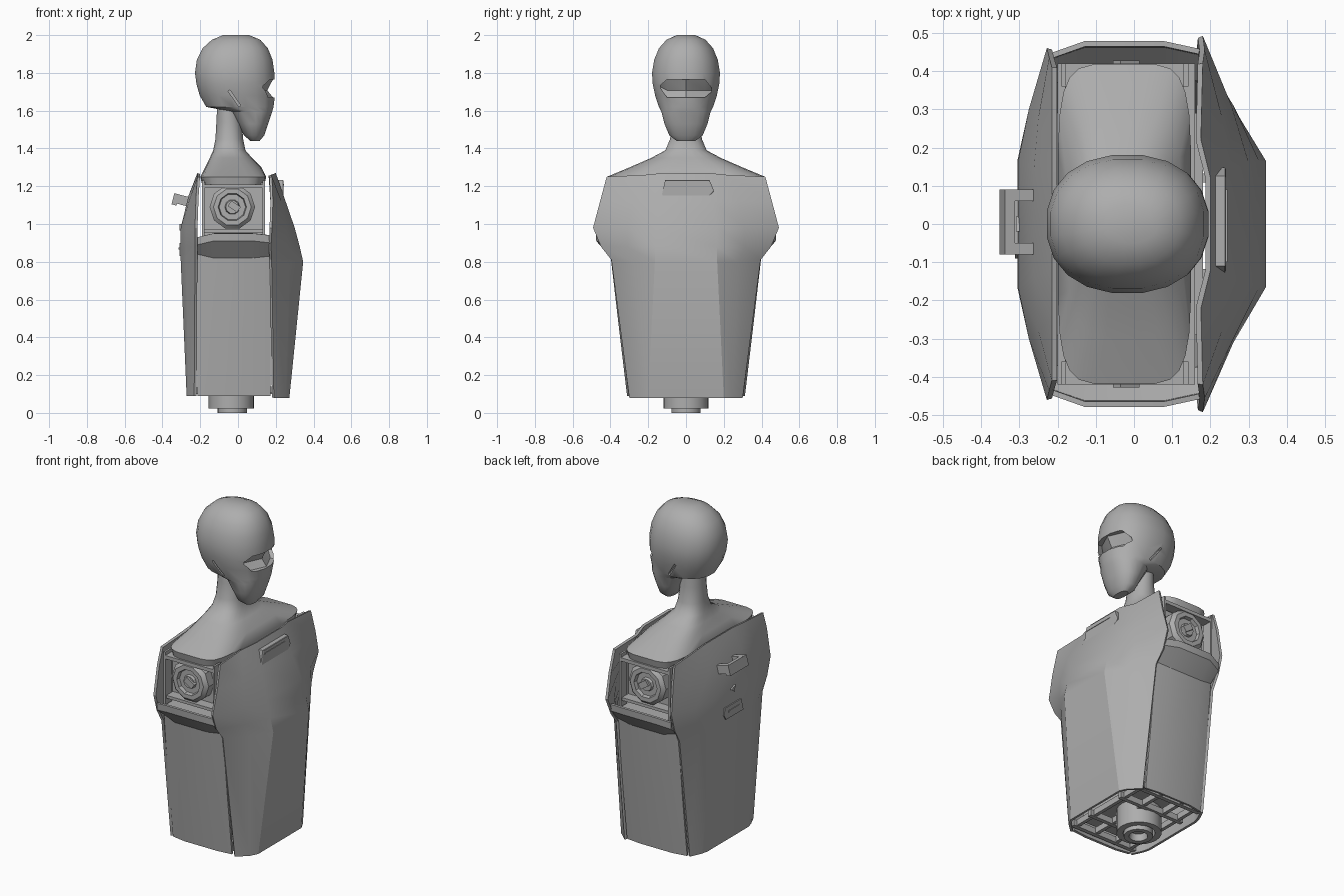
import bpy, bmesh, math
from mathutils import Matrix

if "Cube" in bpy.data.objects:
    bpy.data.objects.remove(bpy.data.objects["Cube"])

grey = bpy.data.materials.new("shell grey")
grey.diffuse_color = (0.42, 0.42, 0.42, 1)
grey.use_nodes = True
grey.node_tree.nodes["Principled BSDF"].inputs["Base Color"].default_value = grey.diffuse_color


def finish(name, bm, recalc=True):
    if recalc:
        bmesh.ops.recalc_face_normals(bm, faces=bm.faces)
    me = bpy.data.meshes.new(name)
    bm.to_mesh(me)
    bm.free()
    me.materials.append(grey)
    ob = bpy.data.objects.new(name, me)
    bpy.context.collection.objects.link(ob)
    return ob


def activate(ob):
    bpy.ops.object.select_all(action='DESELECT')
    ob.select_set(True)
    bpy.context.view_layer.objects.active = ob


def smooth(ob, angle=32):
    activate(ob)
    bpy.ops.object.shade_smooth_by_angle(angle=math.radians(angle))
    return ob


def skin(name, rings):
    """Closed loft through rings of equal length, capped at both ends."""
    bm = bmesh.new()
    vs = [[bm.verts.new(p) for p in r] for r in rings]
    n = len(vs[0])
    for a, b in zip(vs, vs[1:]):
        for i in range(n):
            bm.faces.new((a[i], a[(i + 1) % n], b[(i + 1) % n], b[i]))
    bm.faces.new(vs[0])
    bm.faces.new(vs[-1])
    return finish(name, bm)


def oval(z, back, front, half, power, n=20):
    """Superellipse ring from back x to front x, with half width in y."""
    pts = []
    for i in range(n):
        t = 2 * math.pi * (i + 0.5) / n
        c, s = math.cos(t), math.sin(t)
        x = math.copysign(abs(c) ** (2 / power), c)
        y = math.copysign(abs(s) ** (2 / power), s)
        pts.append(((back + front) / 2 + (front - back) / 2 * x, half * y, z))
    return pts


def sheet(name, rows, flip=False, thick=0.014):
    """Open panel from rows of points, thickened inward."""
    bm = bmesh.new()
    vs = [[bm.verts.new(p) for p in r] for r in rows]
    for a, b in zip(vs, vs[1:]):
        for i in range(len(a) - 1):
            f = bm.faces.new((a[i], b[i], b[i + 1], a[i + 1]))
            if flip:
                f.normal_flip()
    ob = finish(name, bm, recalc=False)
    mod = ob.modifiers.new("thickness", 'SOLIDIFY')
    mod.thickness, mod.offset = thick, -1
    activate(ob)
    bpy.ops.object.modifier_apply(modifier=mod.name)
    return smooth(ob, 22)


def box(name, lo, hi, tilt=0):
    bm = bmesh.new()
    bmesh.ops.create_cube(bm, size=1)
    mid = [(a + b) / 2 for a, b in zip(lo, hi)]
    dim = [b - a for a, b in zip(lo, hi)]
    m = Matrix.Translation(mid) @ Matrix.Rotation(tilt, 4, 'Y') @ Matrix.Diagonal((*dim, 1))
    bmesh.ops.transform(bm, matrix=m, verts=bm.verts)
    return finish(name, bm)


def lathe(name, profile, n, place):
    """Revolve (radius, height) points around z, then place."""
    ob = skin(name, [[(r * math.cos(2 * math.pi * i / n), r * math.sin(2 * math.pi * i / n), h)
                      for i in range(n)] for r, h in profile])
    ob.data.transform(place)
    return smooth(ob)


def cut(ob, cutter):
    mod = ob.modifiers.new("cut", 'BOOLEAN')
    mod.object, mod.operation, mod.solver = cutter, 'DIFFERENCE', 'EXACT'
    activate(ob)
    bpy.ops.object.modifier_apply(modifier=mod.name)
    bpy.data.objects.remove(cutter)


# head with recessed visor and cheek slits
head = skin("head", [oval(z, b, f, w, 2.25) for z, b, f, w in (
    (2.0, -.08, .06, .05), (1.975, -.14, .12, .105), (1.93, -.19, .16, .145),
    (1.87, -.22, .185, .17), (1.8, -.23, .195, .182), (1.74, -.222, .198, .178),
    (1.68, -.205, .198, .165), (1.62, -.17, .19, .145), (1.595, -.04, .182, .132),
    (1.53, .0, .16, .115), (1.47, .03, .14, .09), (1.44, .065, .115, .05))])
cut(head, skin("visor_cutter", [
    [(.3, y, lo), (.3, y, hi), (x + .03, y, hi), (x, y, .6 * lo + .4 * hi), (x + .03, y, lo)]
    for y, lo, hi, x in ((-.135, 1.72, 1.735, .07), (-.1, 1.67, 1.765, .11), (0, 1.67, 1.765, .155),
                         (.1, 1.67, 1.765, .11), (.135, 1.70, 1.72, .07))]))
for s in (-1, 1):
    cut(head, box("slit_cutter", (-.025, s * .17 - .04, 1.615), (-.013, s * .17 + .04, 1.715), -.6))
smooth(head)

# neck flaring into the shoulder cap
smooth(skin("neck_and_shoulders", [oval(z, b, f, w, p, 24) for z, b, f, w, p in (
    (1.205, -.19, .14, .41, 5), (1.25, -.20, .15, .42, 5), (1.30, -.175, .125, .30, 3.5),
    (1.35, -.15, .075, .185, 3), (1.39, -.132, .04, .11, 2.5), (1.45, -.12, .028, .085, 2.2),
    (1.54, -.115, .02, .075, 2), (1.64, -.11, 0, .07, 2))]), 40)


# chest and back plates: half rows of (x, y) mirrored across y
def plate(name, rows, flip):
    full = []
    for z, half in rows:
        pts = [(x, y, z + dz) for x, y, dz in half]
        full.append([(x, -y, h) for x, y, h in reversed(pts)] + pts)
    return sheet(name, full, flip)


plate("chest_plate", (
    (1.25, ((.20, .12, .02), (.175, .22, .01), (.18, .42, 0))),
    (1.12, ((.252, .14, 0), (.23, .28, 0), (.185, .455, 0))),
    (.98, ((.30, .16, 0), (.255, .31, 0), (.18, .492, 0))),
    (.88, ((.327, .165, 0), (.26, .31, 0), (.175, .45, 0))),
    (.80, ((.345, .165, 0), (.275, .28, 0), (.178, .395, .01))),
    (.08, ((.272, .20, 0), (.25, .245, 0), (.19, .30, 0)))), False)
plate("back_plate", (
    (1.25, ((-.215, .12, .02), (-.215, .25, .01), (-.215, .41, 0))),
    (1.15, ((-.262, .14, 0), (-.25, .28, 0), (-.222, .435, 0))),
    (.98, ((-.303, .165, 0), (-.275, .30, 0), (-.228, .46, 0))),
    (.88, ((-.305, .165, 0), (-.275, .30, 0), (-.228, .43, 0))),
    (.80, ((-.303, .165, 0), (-.275, .27, 0), (-.228, .385, 0))),
    (.09, ((-.272, .19, 0), (-.262, .23, 0), (-.232, .295, 0)))), True)

# sides: lower panel, shoulder socket and its frame
cols = ((-.215, -.03, -.02), (-.13, 0, 0), (.08, 0, 0), (.172, -.02, -.01))
for s, side in ((-1, "right"), (1, "left")):
    sheet(side + "_side_panel", [[(x, s * (y + dy * k), z + dz * t) for x, dy, dz in cols]
                                 for z, y, k, t in ((.95, .478, 1, 1), (.91, .475, 1, 1), (.82, .398, .6, -1),
                                                    (.45, .355, .5, 0), (.09, .312, .5, 0))], s > 0)
    box(side + "_socket_wall", (-.18, min(s * .33, s * .35), .94), (.13, max(s * .33, s * .35), 1.22))
    for x in (-.19, .13):
        box(side + "_socket_post", (x, s * .39 - .03, .92), (x + .012, s * .39 + .03, 1.23))
    box(side + "_socket_sill", (-.18, s * .38 - .03, .955), (.13, s * .38 + .03, .972))
    box(side + "_socket_lintel", (-.19, s * .39 - .03, 1.19), (.14, s * .39 + .03, 1.21))
    turn = Matrix.Translation((-.03, 0, 1.09)) @ Matrix.Rotation(-s * math.pi / 2, 4, 'X')
    lathe(side + "_shoulder_joint", ((.12, .34), (.12, .40), (.10, .42), (.075, .42),
                                     (.07, .40), (.04, .40), (.035, .415)), 10, turn)
    box(side + "_joint_bar", (-.05, s * .415 - .012, 1.075), (.01, s * .415 + .012, 1.11), .6)

# inner core with ledge and bottom frame
box("core", (-.17, -.28, .16), (.12, .28, 1.22))
box("core_ledge", (-.2, -.42, .90), (.16, .42, .915))
for y in (-.27, -.13, .12, .26):
    box("floor_crossbar", (-.23, y - .012, .1), (.2, y + .012, .135))
for x in (-.2, -.1, .04, .17):
    box("floor_rail", (x - .01, -.29, .105), (x + .01, .29, .14))

# stand socket under the body
lathe("base_ring", ((.12, .16), (.12, .022), (.085, .022), (.08, .09)), 24, Matrix.Translation((-.035, 0, 0)))
lathe("base_hub", ((.078, .1), (.078, .0), (.05, .0), (.045, .04)), 16, Matrix.Translation((-.03, 0, 0)))

# chest badge with grooved front
skin("chest_badge", [[(x, y * k, 1.178 + (z - 1.178) * k) for y, z in (
    (-.135, 1.125), (.105, 1.125), (.148, 1.175), (.125, 1.232), (-.11, 1.232))]
    for x, k in ((.19, 1), (.238, 1), (.241, .96))])
box("badge_groove", (.238, -.1, 1.205), (.244, .09, 1.212))

# back handle and small vents
for y0, y1 in ((-.08, -.05), (.06, .09)):
    box("handle_arm", (-.34, y0, 1.10), (-.24, y1, 1.15), .25)
box("handle_grip", (-.345, -.08, 1.10), (-.318, .09, 1.16), .25)
skin("back_notch", [[(x, -.02, 1.0), (x, .02, .985), (x, -.01, .965)] for x in (-.30, -.309)])
skin("back_vent", [[(x, y, z) for y, z in ((-.09, .83), (.07, .83), (.09, .86), (.08, .90), (-.07, .90))]
                   for x in (-.30, -.311)])
box("vent_slot", (-.315, -.05, .865), (-.308, .05, .875))
